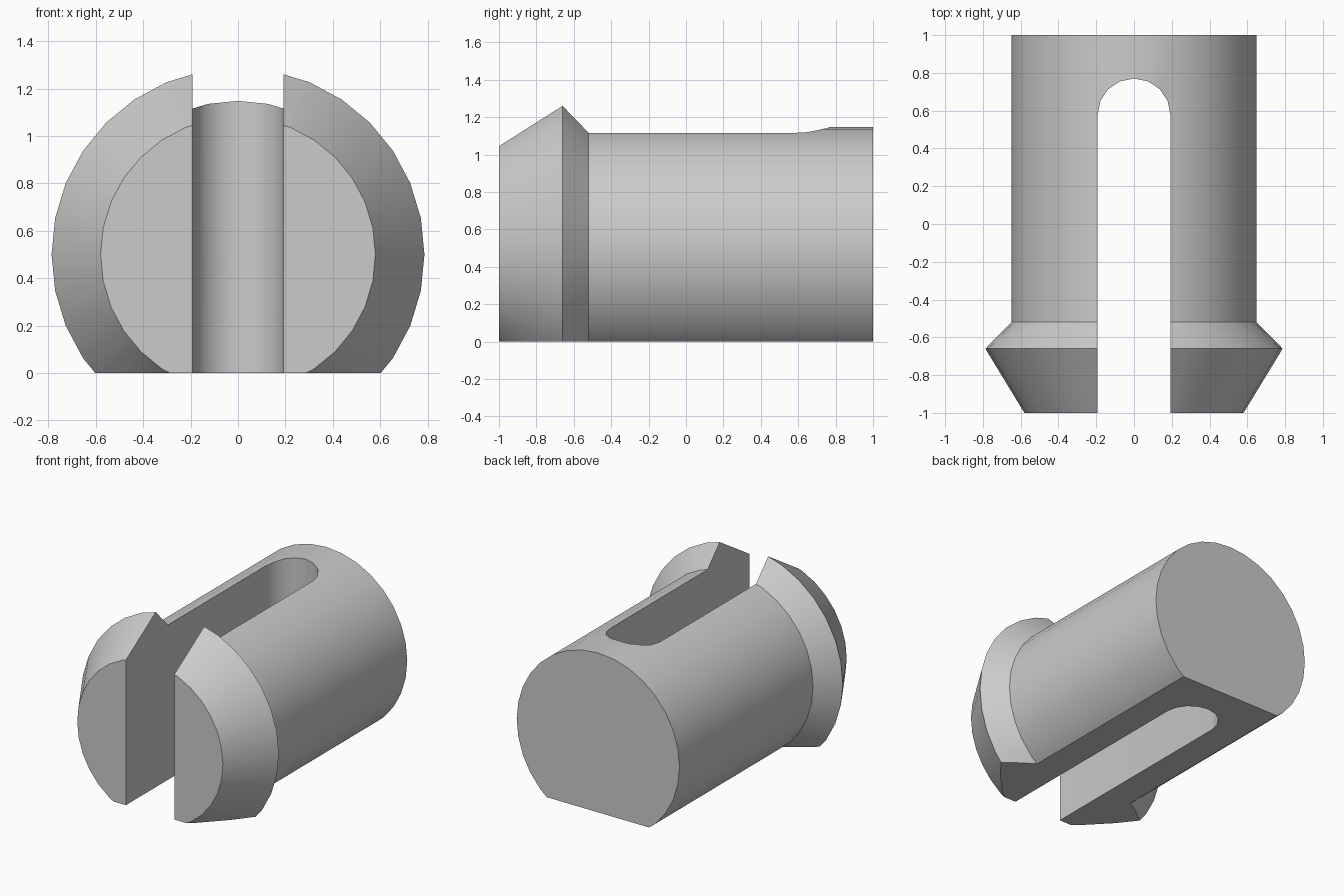
import bpy, bmesh, math
from mathutils import Vector

cube = bpy.data.objects.get("Cube")
if cube:
    bpy.data.objects.remove(cube, do_unlink=True)

AXIS_Z = 0.5
SIDES = 32
SLOT_R = 0.193
SLOT_END = 0.77

grey = bpy.data.materials.new("light grey")
grey.use_nodes = True
colour = (0.6, 0.6, 0.6, 1)
grey.diffuse_color = colour
grey.node_tree.nodes["Principled BSDF"].inputs["Base Color"].default_value = colour


def make_object(name, bm):
    bmesh.ops.recalc_face_normals(bm, faces=bm.faces)
    mesh = bpy.data.meshes.new(name)
    bm.to_mesh(mesh)
    bm.free()
    mesh.materials.append(grey)
    obj = bpy.data.objects.new(name, mesh)
    bpy.context.collection.objects.link(obj)
    return obj


def cut(target, cutter):
    mod = target.modifiers.new("cut", 'BOOLEAN')
    mod.operation = 'DIFFERENCE'
    mod.solver = 'EXACT'
    mod.object = cutter
    bpy.context.view_layer.objects.active = target
    bpy.ops.object.modifier_apply(modifier=mod.name)
    bpy.data.objects.remove(cutter, do_unlink=True)


def extrude_up(bm, face, height):
    geom = bmesh.ops.extrude_face_region(bm, geom=[face])["geom"]
    verts = [v for v in geom if isinstance(v, bmesh.types.BMVert)]
    bmesh.ops.translate(bm, verts=verts, vec=(0, 0, height))


# Round pin with a barbed collar, turned about the y axis: (y, radius)
profile = [(-1, 0.58), (-0.66, 0.787), (-0.52, 0.648), (1, 0.648)]
bm = bmesh.new()
rings = []
for y, r in profile:
    angles = [2 * math.pi * i / SIDES for i in range(SIDES)]
    rings.append([bm.verts.new((r * math.cos(a), y, AXIS_Z + r * math.sin(a))) for a in angles])
for a, b in zip(rings, rings[1:]):
    for i in range(SIDES):
        j = (i + 1) % SIDES
        bm.faces.new((a[i], a[j], b[j], b[i]))
bm.faces.new(rings[0])
bm.faces.new(rings[-1])
pin = make_object("slotted_pin", bm)

# Flat underside
bm = bmesh.new()
bmesh.ops.create_cube(bm, size=3)
bmesh.ops.translate(bm, verts=bm.verts, vec=(0, 0, -1.5))
cut(pin, make_object("underside_cutter", bm))

# Vertical slot, open at the front and rounded at the back
bm = bmesh.new()
outline = [Vector((-SLOT_R, -2, -1)), Vector((SLOT_R, -2, -1))]
for i in range(9):
    a = math.pi * i / 8
    outline.append(Vector((SLOT_R * math.cos(a), SLOT_END - SLOT_R + SLOT_R * math.sin(a), -1)))
extrude_up(bm, bm.faces.new([bm.verts.new(p) for p in outline]), 4)
cut(pin, make_object("slot_cutter", bm))

# Smooth round walls, crisp edges elsewhere
bpy.ops.object.select_all(action='DESELECT')
pin.select_set(True)
bpy.context.view_layer.objects.active = pin
bpy.ops.object.shade_smooth_by_angle(angle=math.radians(28))
